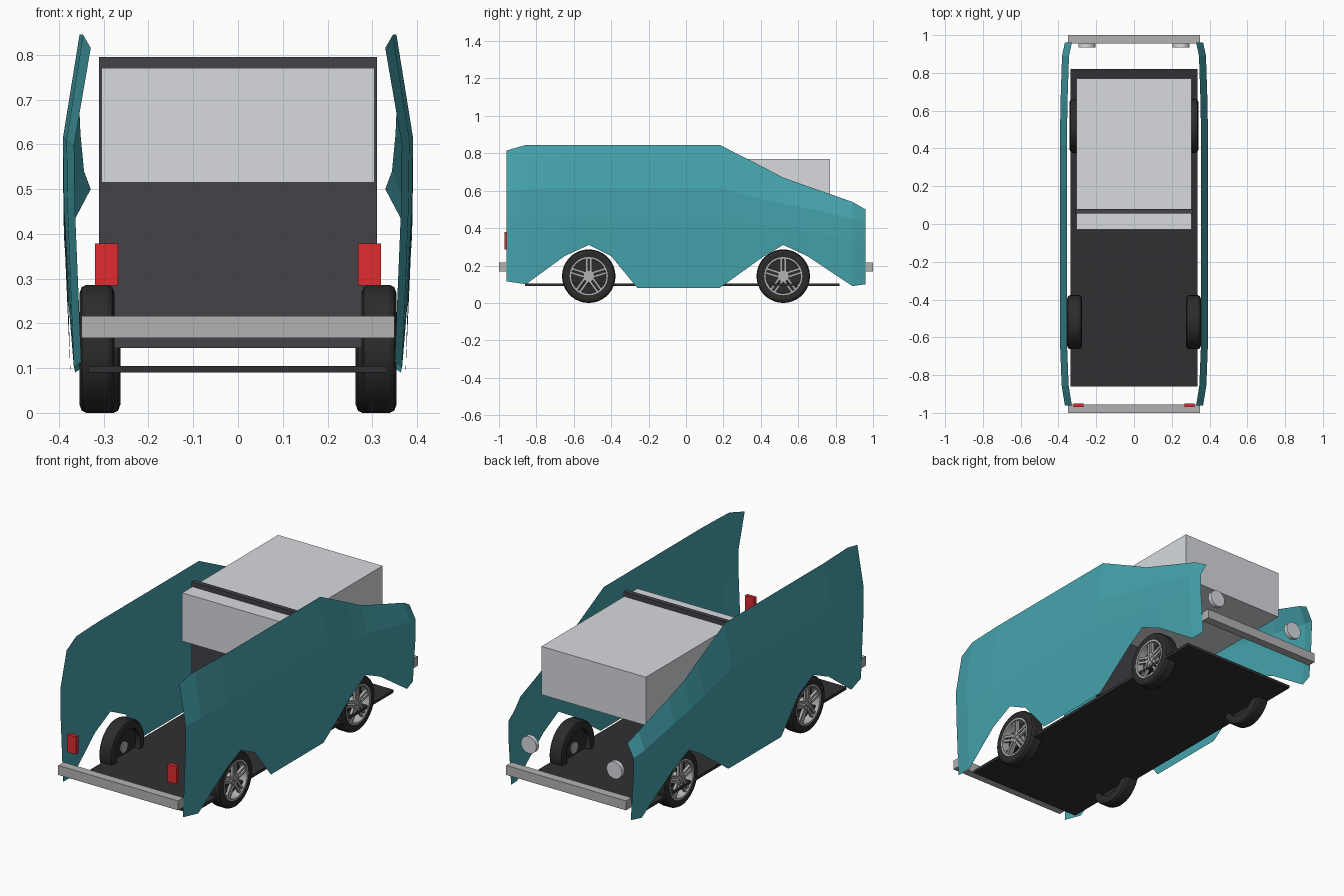
import bpy, bmesh, math
from mathutils import Matrix, Vector

if "Cube" in bpy.data.objects:
    bpy.data.objects.remove(bpy.data.objects["Cube"])


def material(name, rgb):
    m = bpy.data.materials.new(name)
    m.diffuse_color = (*rgb, 1)
    m.use_nodes = True
    m.node_tree.nodes["Principled BSDF"].inputs["Base Color"].default_value = m.diffuse_color
    return m


TEAL = material("teal_paint", (0.06, 0.37, 0.42))
DARK = material("dark_trim", (0.055, 0.055, 0.065))
FLOOR = material("floor_black", (0.03, 0.03, 0.033))
RUBBER = material("rubber", (0.025, 0.025, 0.025))
GLASS = material("window_grey", (0.68, 0.70, 0.73))
CHROME = material("bumper_grey", (0.45, 0.45, 0.45))
RED = material("tail_red", (0.75, 0.025, 0.03))


def make(name, bm, mat, smooth=None):
    bmesh.ops.recalc_face_normals(bm, faces=bm.faces)
    me = bpy.data.meshes.new(name)
    bm.to_mesh(me)
    bm.free()
    me.materials.append(mat)
    ob = bpy.data.objects.new(name, me)
    bpy.context.collection.objects.link(ob)
    if smooth:
        bpy.ops.object.select_all(action='DESELECT')
        ob.select_set(True)
        bpy.context.view_layer.objects.active = ob
        bpy.ops.object.shade_smooth_by_angle(angle=math.radians(smooth))
    return ob


def add_box(bm, lo, hi, turn=None):
    lo, hi = Vector(lo), Vector(hi)
    mat = Matrix.Translation((lo + hi) / 2) @ Matrix.Diagonal((*(hi - lo), 1))
    bmesh.ops.create_cube(bm, size=1, matrix=(turn or Matrix()) @ mat)


def box(name, lo, hi, mat):
    bm = bmesh.new()
    add_box(bm, lo, hi)
    return make(name, bm, mat)


def add_cyl(bm, centre, r, depth, axis, n=24):
    bmesh.ops.create_cone(bm, cap_ends=True, segments=n, radius1=r, radius2=r, depth=depth,
                          matrix=Matrix.Translation(centre) @ Matrix.Rotation(math.pi / 2, 4, axis))


def add_lathe(bm, profile, n=32):
    # spin a closed (x, radius) profile around the x axis
    rings = [[bm.verts.new((x, r * math.cos(2 * math.pi * i / n), r * math.sin(2 * math.pi * i / n)))
              for x, r in profile] for i in range(n)]
    k = len(profile)
    for i in range(n):
        a, b = rings[i], rings[(i + 1) % n]
        for j in range(k):
            bm.faces.new((a[j], a[(j + 1) % k], b[(j + 1) % k], b[j]))


def mirror(ob):
    ob.modifiers.new("mirror", 'MIRROR').use_axis = (True, False, False)


# body sides: stations of y, bottom z, crease z, top z, inset of x
stations = [
    (-0.96, 0.115, 0.60, 0.815, 0.025), (-0.855, 0.10, 0.61, 0.845, 0.008),
    (-0.65, 0.25, 0.615, 0.845, 0), (-0.52, 0.31, 0.615, 0.845, 0),
    (-0.40, 0.25, 0.615, 0.845, 0), (-0.26, 0.08, 0.615, 0.845, 0),
    (0.18, 0.08, 0.615, 0.845, 0), (0.41, 0.245, 0.555, 0.728, 0),
    (0.52, 0.31, 0.53, 0.67, 0), (0.65, 0.25, 0.505, 0.624, 0.002),
    (0.89, 0.09, 0.45, 0.54, 0.01), (0.96, 0.10, 0.43, 0.50, 0.025)]
bm = bmesh.new()
columns = []
for y, zb, zc, zt, inset in stations:
    xb = 0.374 + 0.03 * (zb - 0.08)
    rows = [(xb, zb), (0.389, zc * 0.75), (0.391, zc), (0.354, zt)]
    columns.append([bm.verts.new((x - inset, y, z)) for x, z in rows])
for a, b in zip(columns, columns[1:]):
    for j in range(3):
        bm.faces.new((a[j], b[j], b[j + 1], a[j + 1]))
side = make("body_side_panels", bm, TEAL)
if side.data.polygons[13].normal.x < 0:
    side.data.flip_normals()
mirror(side)

# floor, bulkhead and window block
box("floor_plate", (-0.335, -0.86, 0.09), (0.335, 0.82, 0.105), FLOOR)
box("bulkhead", (-0.31, 0.055, 0.145), (0.31, 0.08, 0.795), DARK)
box("window_block", (-0.305, -0.03, 0.515), (0.305, 0.77, 0.77), GLASS)

# bumpers
box("tail_bumper", (-0.35, -1.0, 0.167), (0.35, -0.955, 0.217), CHROME)
box("nose_bumper", (-0.35, 0.955, 0.167), (0.35, 1.0, 0.217), CHROME)

# lamps
mirror(box("tail_lights", (0.268, -0.97, 0.285), (0.32, -0.95, 0.378), RED))
bm = bmesh.new()
add_cyl(bm, (0.25, 0.945, 0.335), 0.045, 0.022, 'X')
mirror(make("headlights", bm, GLASS, 30))

# wheel parts, local x pointing outward from the tyre centre
R = 0.143


def tyre_mesh():
    bm = bmesh.new()
    add_lathe(bm, [(-0.039, 0.10), (-0.039, 0.125), (-0.034, 0.138), (-0.024, R), (0.024, R),
                   (0.034, 0.138), (0.039, 0.125), (0.037, 0.10)], 36)
    add_cyl(bm, (-0.008, 0, 0), 0.101, 0.006, 'Y', 36)
    bmesh.ops.rotate(bm, verts=[], cent=(0, 0, 0), matrix=Matrix())
    return make("tyre", bm, RUBBER, 25)


def rim_mesh():
    bm = bmesh.new()
    add_lathe(bm, [(-0.004, 0.092), (-0.004, 0.101), (0.038, 0.102), (0.038, 0.093)], 36)
    for i in range(5):
        turn = Matrix.Rotation(2 * math.pi * i / 5, 4, 'X')
        for s in (-1, 1):
            add_box(bm, (0.018, s * 0.011 - 0.006, 0.02), (0.032, s * 0.011 + 0.006, 0.095), turn)
        p = turn @ Vector((0.034, 0, 0.02))
        add_cyl(bm, p, 0.0045, 0.008, 'Y', 8)
    add_cyl(bm, (0.009, 0, 0), 0.03, 0.05, 'Y')
    add_cyl(bm, (0.034, 0, 0), 0.009, 0.01, 'Y', 12)
    return make("rim", bm, CHROME, 30)


# place the four wheels
tyre, rim = tyre_mesh(), rim_mesh()
first = True
for end, y, x in (("tail", -0.52, 0.315), ("nose", 0.52, 0.302)):
    for label, s in (("right", 1), ("left", -1)):
        for part in (tyre, rim):
            ob = part if first else part.copy()
            if not first:
                bpy.context.collection.objects.link(ob)
            ob.name = f"{end}_{label}_{part.data.name}"
            ob.location = (s * x, y, R)
            ob.rotation_euler = (0, 0, 0 if s > 0 else math.pi)
        first = False
